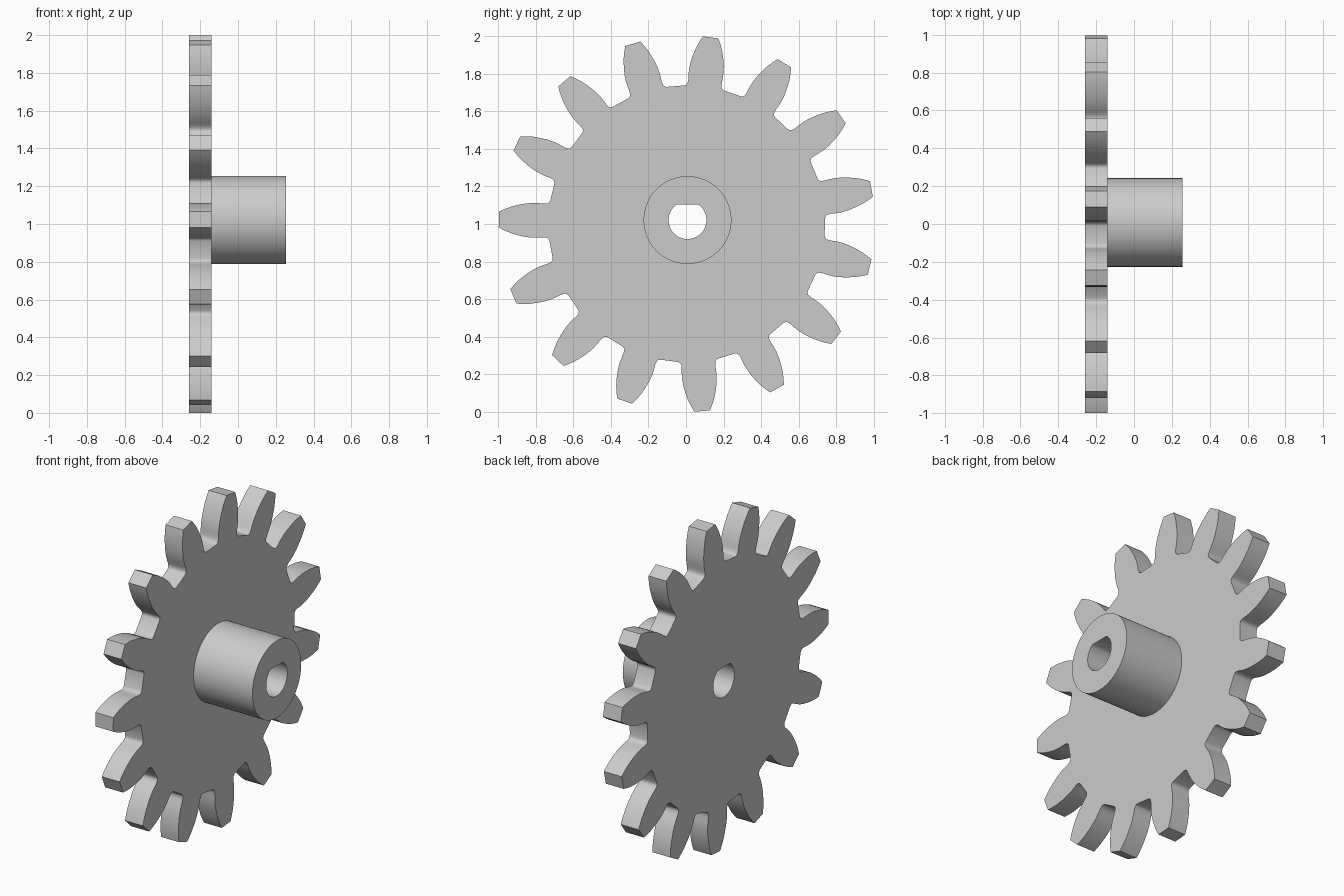
import bpy, bmesh
from math import sin, cos, pi, radians, asin

cube = bpy.data.objects.get("Cube")
if cube:
    bpy.data.objects.remove(cube)

TEETH = 15
GEAR_CENTRE = (0.004, 1.001)
HUB_CENTRE = (0.008, 1.021)      # hub and bore sit slightly above the gear centre
FIRST_TOOTH = 10.7               # degrees
BACK_X, FACE_X, END_X = -0.26, -0.14, 0.255

# Single grey material
grey = bpy.data.materials.new("plain grey")
grey.use_nodes = True
colour = (0.6, 0.6, 0.6, 1)
grey.diffuse_color = colour
grey.node_tree.nodes["Principled BSDF"].inputs["Base Color"].default_value = colour


def polar(centre, r, a):
    return centre[0] + r * cos(a), centre[1] + r * sin(a)


def extruded_part(name, loops, x0, x1):
    """Fill nested loops in the YZ plane and extrude them along x."""
    bm = bmesh.new()
    edges = []
    for loop in loops:
        vs = [bm.verts.new((x0, y, z)) for y, z in loop]
        edges += [bm.edges.new((v, vs[i - 1])) for i, v in enumerate(vs)]
    bmesh.ops.triangle_fill(bm, edges=edges, use_beauty=True, normal=(1, 0, 0))
    grown = bmesh.ops.extrude_face_region(bm, geom=bm.faces[:], use_keep_orig=True)
    moved = [g for g in grown["geom"] if isinstance(g, bmesh.types.BMVert)]
    bmesh.ops.translate(bm, verts=moved, vec=(x1 - x0, 0, 0))
    bmesh.ops.recalc_face_normals(bm, faces=bm.faces[:])
    mesh = bpy.data.meshes.new(name)
    bm.to_mesh(mesh)
    bm.free()
    mesh.materials.append(grey)
    obj = bpy.data.objects.new(name, mesh)
    bpy.context.collection.objects.link(obj)
    bpy.ops.object.select_all(action="DESELECT")
    obj.select_set(True)
    bpy.context.view_layer.objects.active = obj
    bpy.ops.object.shade_smooth_by_angle(angle=radians(40))
    return obj


# Half tooth: radius and degrees away from the tooth axis, root to tip
half_tooth = [(0.738, 8.4), (0.742, 7.6), (0.75, 7.0), (0.77, 6.7), (0.795, 6.65),
              (0.83, 6.4), (0.865, 5.9), (0.9, 5.2), (0.94, 4.3), (0.975, 3.3), (1.003, 2.4)]
tooth = [(r, -d) for r, d in half_tooth] + half_tooth[::-1]
gear_outline = [polar(GEAR_CENTRE, r, radians(FIRST_TOOTH + i * 360 / TEETH + d))
                for i in range(TEETH) for r, d in tooth]

# D-shaped bore with the flat on top
BORE_R, FLAT, STEPS = 0.101, 0.082, 48
a = asin(FLAT / BORE_R)
bore = [polar(HUB_CENTRE, BORE_R, pi - a + (pi + 2 * a) * i / STEPS) for i in range(STEPS + 1)]

# Round hub
hub_outline = [polar(HUB_CENTRE, 0.234, 2 * pi * i / 96) for i in range(96)]

extruded_part("toothed_disc", [gear_outline, bore], BACK_X, FACE_X)
extruded_part("hub", [hub_outline, bore], FACE_X, END_X)
